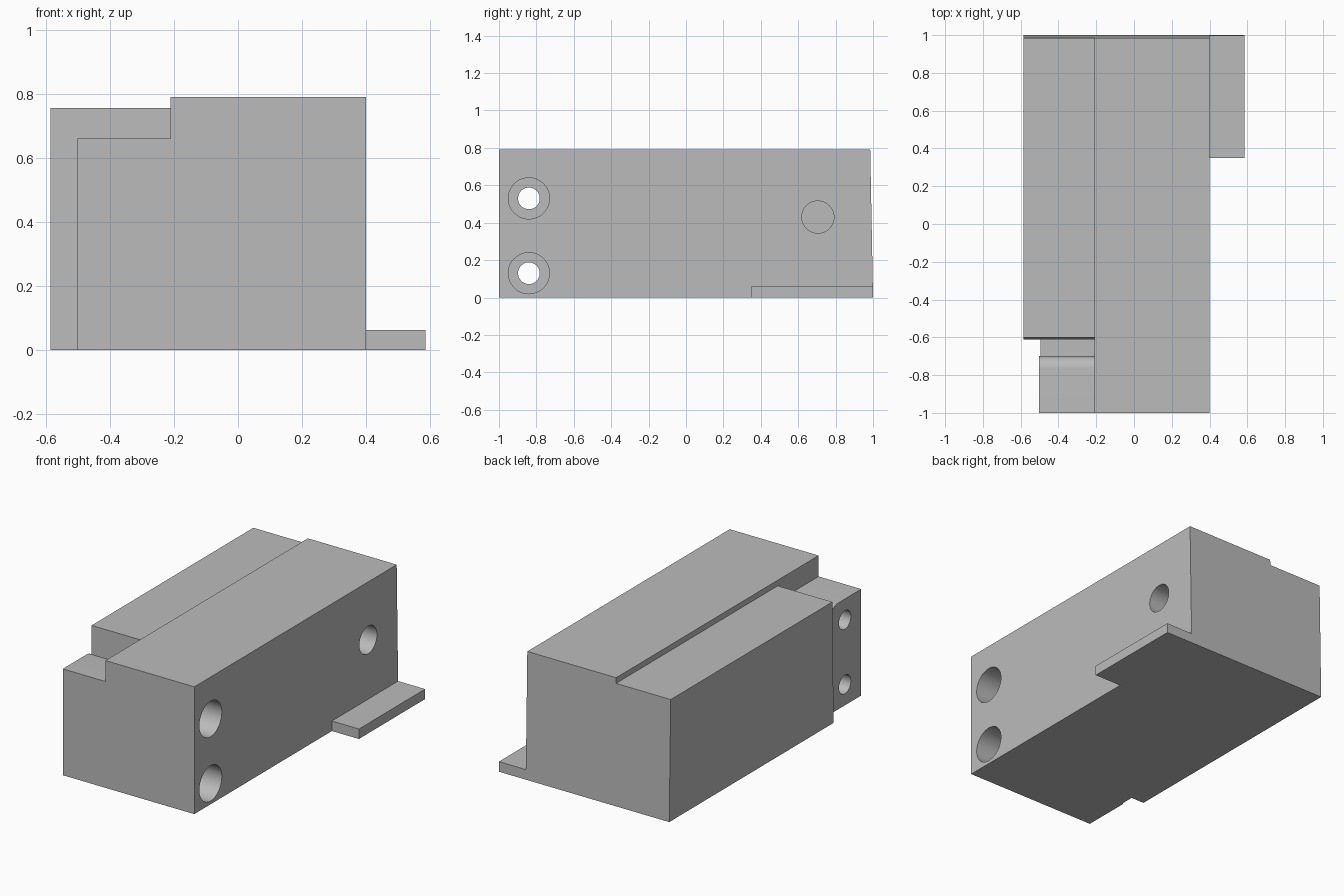
import bpy, bmesh, math
from mathutils import Vector

cube = bpy.data.objects.get("Cube")
if cube:
    bpy.data.objects.remove(cube, do_unlink=True)

grey = bpy.data.materials.new("plain grey")
grey.use_nodes = True
colour = (0.5, 0.5, 0.5, 1)
grey.diffuse_color = colour
grey.node_tree.nodes["Principled BSDF"].inputs["Base Color"].default_value = colour


def prism(name, profile, x0, x1):
    """Extrude a (y, z) profile from x0 to x1."""
    bm = bmesh.new()
    face = bm.faces.new([bm.verts.new((x0, y, z)) for y, z in profile])
    moved = bmesh.ops.extrude_face_region(bm, geom=[face])["geom"]
    verts = [v for v in moved if isinstance(v, bmesh.types.BMVert)]
    bmesh.ops.translate(bm, verts=verts, vec=(x1 - x0, 0, 0))
    bmesh.ops.recalc_face_normals(bm, faces=bm.faces)
    mesh = bpy.data.meshes.new(name)
    bm.to_mesh(mesh)
    bm.free()
    mesh.materials.append(grey)
    obj = bpy.data.objects.new(name, mesh)
    bpy.context.collection.objects.link(obj)
    return obj


def circle(y, z, r, n=48):
    return [(y + r * math.cos(math.tau * i / n), z + r * math.sin(math.tau * i / n))
            for i in range(n)]


def combine(target, tool, operation):
    """Apply a boolean and discard the tool."""
    mod = target.modifiers.new("combine", "BOOLEAN")
    mod.operation = operation
    mod.solver = "EXACT"
    mod.object = tool
    bpy.context.view_layer.objects.active = target
    bpy.ops.object.modifier_apply(modifier=mod.name)
    bpy.data.objects.remove(tool, do_unlink=True)


# Tall main body with a slightly drafted rear wall
body = prism("housing_body", [(-1, 0), (1, 0), (0.985, 0.79), (-1, 0.79)], -0.21, 0.40)

# Lower side housing, overlapping the main body
rear_y = 1 - 0.015 * 0.755 / 0.79
side = prism("side_housing", [(-0.612, 0), (1, 0), (rear_y, 0.755), (-0.6, 0.755)], -0.585, -0.15)
combine(body, side, "UNION")

# Front mounting block with a rounded rear top edge
r = 0.065
arc = [(-0.70 - r + r * math.cos(a), 0.66 - r + r * math.sin(a))
       for a in [math.pi / 2 * i / 10 for i in range(11)]]
mount = prism("mounting_block", [(-1, 0), (-0.70, 0)] + arc + [(-1, 0.66)], -0.503, -0.15)
combine(body, mount, "UNION")

# Thin floor of the slot between block and housing
floor = prism("slot_floor", [(-0.75, 0), (-0.55, 0), (-0.55, 0.012), (-0.75, 0.012)], -0.495, -0.15)
combine(body, floor, "UNION")

# Foot flange
flange = prism("foot_flange", [(0.35, 0), (1, 0), (0.999, 0.062), (0.35, 0.062)], 0.35, 0.585)
combine(body, flange, "UNION")

# Counterbored through holes and the blind hole
for z in (0.13, 0.53):
    combine(body, prism("bore", circle(-0.84, z, 0.11), 0.05, 0.6), "DIFFERENCE")
    combine(body, prism("through_hole", circle(-0.84, z, 0.058), -0.7, 0.6), "DIFFERENCE")
combine(body, prism("blind_hole", circle(0.705, 0.43, 0.086), 0.1, 0.6), "DIFFERENCE")

bpy.ops.object.select_all(action="DESELECT")
body.select_set(True)
bpy.context.view_layer.objects.active = body
bpy.ops.object.shade_smooth_by_angle(angle=math.radians(30))
